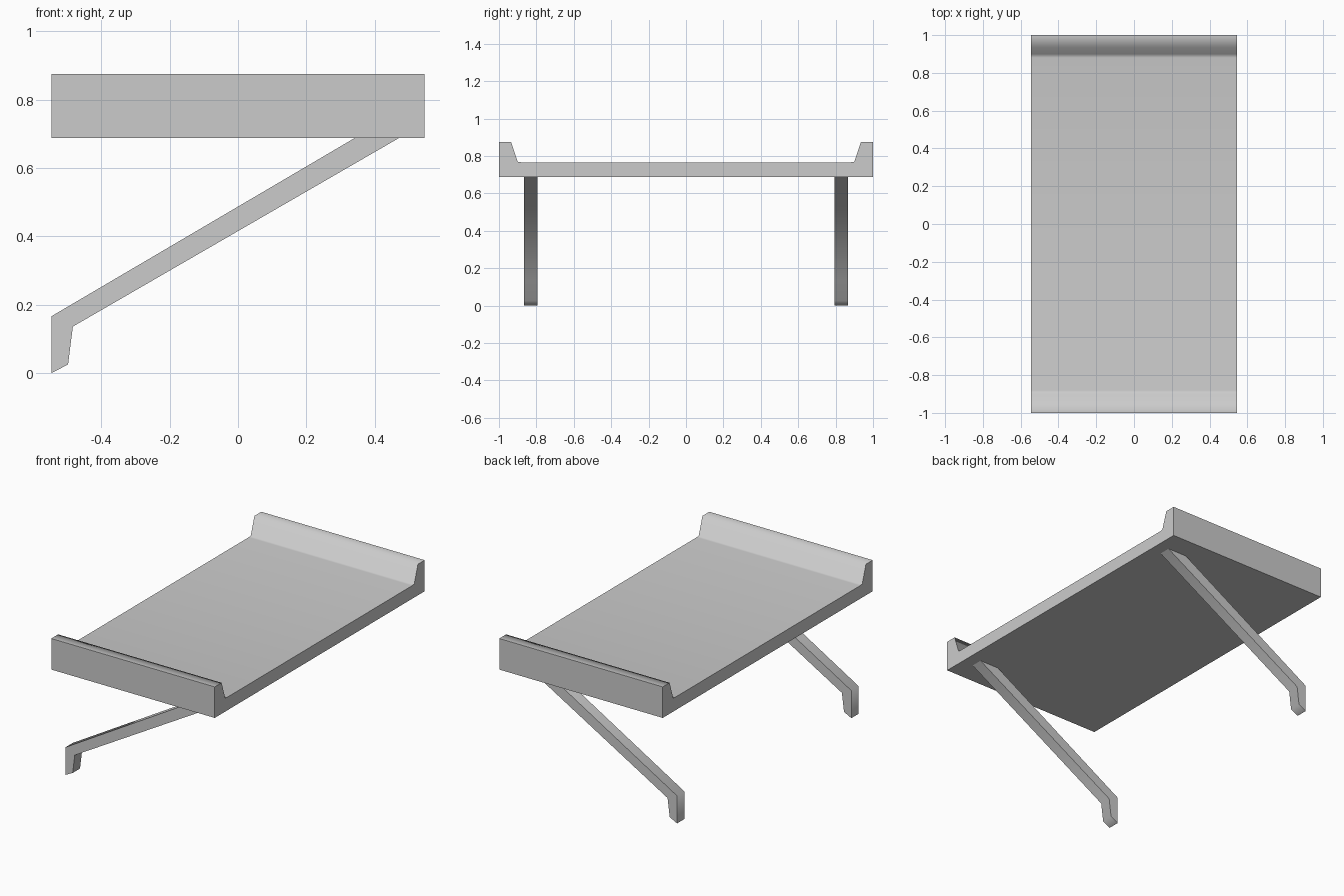
import bpy, bmesh
from math import radians
from mathutils import Vector

if "Cube" in bpy.data.objects:
    bpy.data.objects.remove(bpy.data.objects["Cube"])


def extrude_profile(name, points, offset):
    """Make a solid by extruding a closed 3D outline along an offset."""
    bm = bmesh.new()
    face = bm.faces.new([bm.verts.new(p) for p in points])
    result = bmesh.ops.extrude_face_region(bm, geom=[face])
    moved = [g for g in result["geom"] if isinstance(g, bmesh.types.BMVert)]
    bmesh.ops.translate(bm, verts=moved, vec=Vector(offset))
    bmesh.ops.recalc_face_normals(bm, faces=bm.faces[:])
    mesh = bpy.data.meshes.new(name)
    bm.to_mesh(mesh)
    bm.free()
    obj = bpy.data.objects.new(name, mesh)
    bpy.context.collection.objects.link(obj)
    # Soft shading along the lips and bends, crisp square edges
    bpy.ops.object.select_all(action='DESELECT')
    obj.select_set(True)
    bpy.context.view_layer.objects.active = obj
    bpy.ops.object.shade_smooth_by_angle(angle=radians(76))
    return obj


HALF_WIDTH = 0.545

# Tray top: flat board with a raised lip at each end, profile in y-z
half = [(1.0, 0.687), (1.0, 0.874), (0.935, 0.874), (0.9, 0.769), (0.88, 0.766)]
profile = half + [(-y, z) for y, z in reversed(half)]
extrude_profile("tray_top", [(-HALF_WIDTH, y, z) for y, z in profile],
                (2 * HALF_WIDTH, 0, 0))

# Slanted legs with a bent foot, profile in x-z, ends sunk slightly into the tray
leg = [(-0.546, 0.0), (-0.497, 0.025), (-0.483, 0.136),
       (0.496, 0.702), (0.366, 0.702), (-0.546, 0.166)]
for side, y in (("front", -0.865), ("back", 0.795)):
    extrude_profile(f"{side}_leg", [(x, y, z) for x, z in leg], (0, 0.07, 0))
